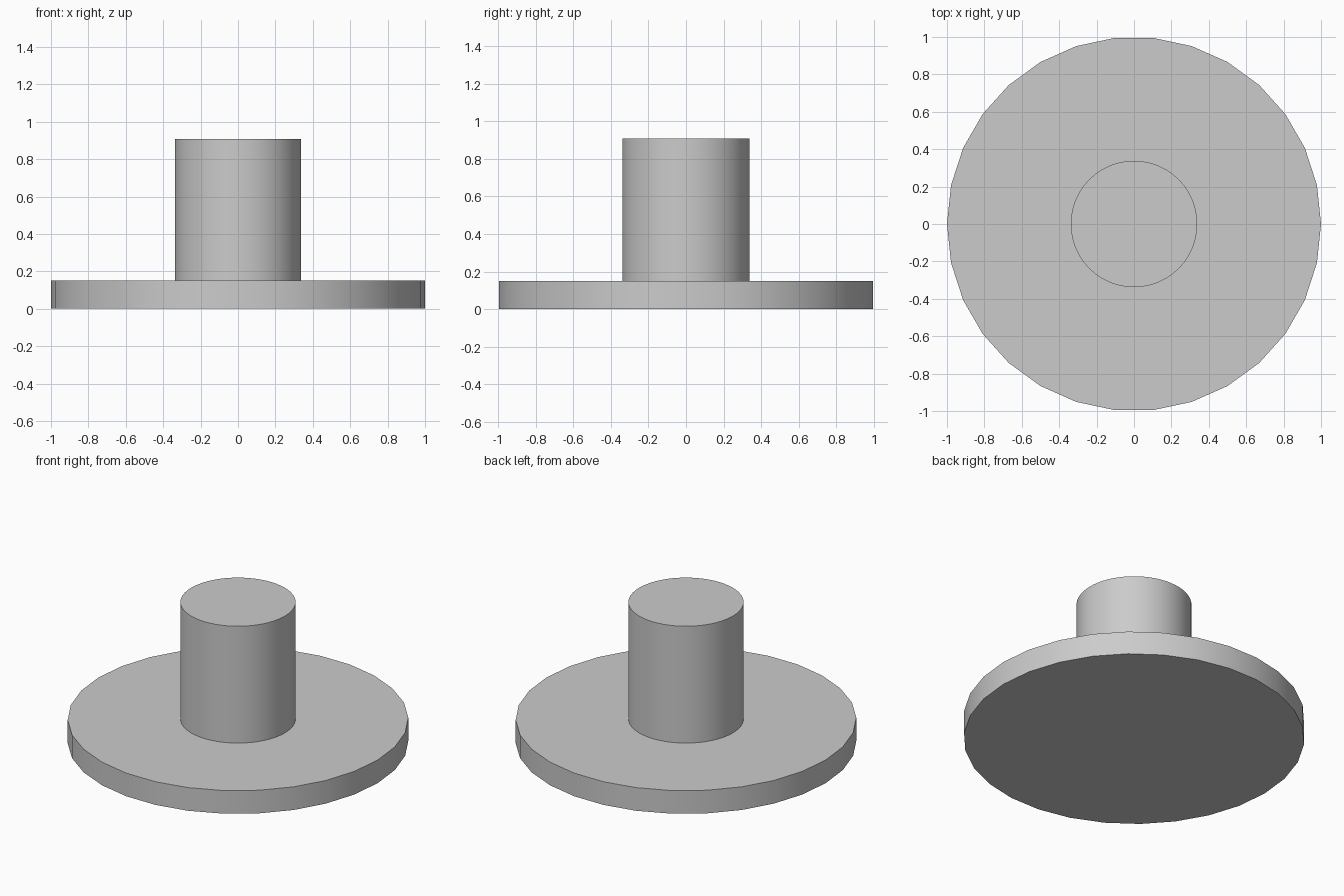
import bpy
import math

cube = bpy.data.objects.get("Cube")
if cube:
    bpy.data.objects.remove(cube, do_unlink=True)

BASE_HEIGHT = 0.15
TOTAL_HEIGHT = 0.907

# One plain grey for the whole model
grey = bpy.data.materials.new("plain_grey")
grey.use_nodes = True
colour = (0.6, 0.6, 0.6, 1.0)
grey.diffuse_color = colour
grey.node_tree.nodes["Principled BSDF"].inputs["Base Color"].default_value = colour


def cylinder(name, radius, bottom, top, sides):
    """Upright cylinder with a corner on the x axis and crisp rims."""
    bpy.ops.mesh.primitive_cylinder_add(
        vertices=sides, radius=radius, depth=top - bottom,
        location=(0, 0, (bottom + top) / 2), rotation=(0, 0, math.pi / 2))
    obj = bpy.context.object
    obj.name = name
    bpy.ops.object.transform_apply(location=True, rotation=True, scale=True)
    obj.data.materials.append(grey)
    bpy.ops.object.shade_smooth_by_angle(angle=math.radians(30))
    return obj


# Wide foot disc, then the handle rising from its centre
cylinder("base_disc", 1.0, 0, BASE_HEIGHT, 30)
cylinder("handle_post", 0.338, BASE_HEIGHT, TOTAL_HEIGHT, 60)
